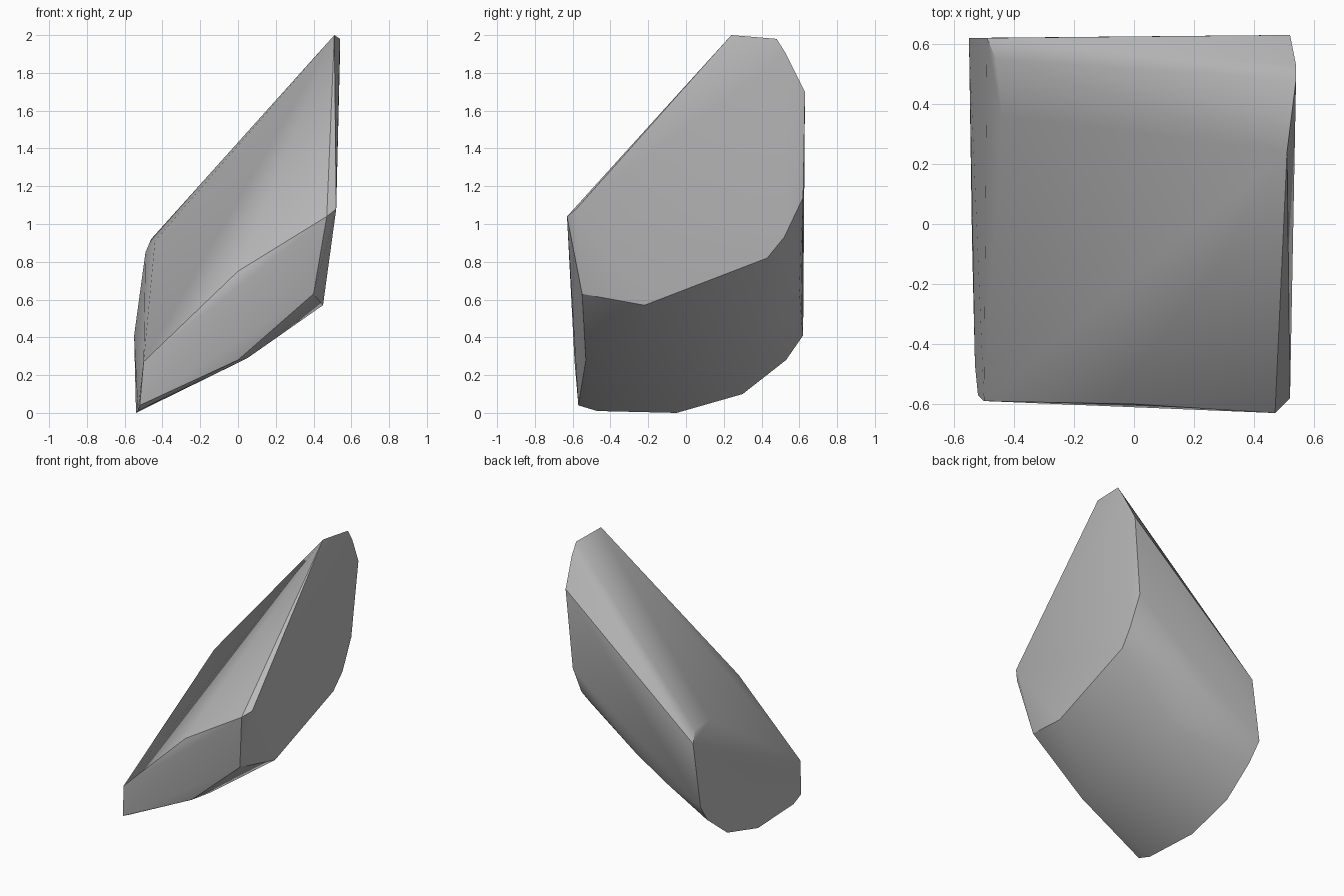
import bpy
import bmesh
import math

# Remove the default object
cube = bpy.data.objects.get("Cube")
if cube:
    bpy.data.objects.remove(cube, do_unlink=True)


def flat_material(name, value):
    """One plain grey, shown in both the viewport and a render."""
    material = bpy.data.materials.new(name)
    material.use_nodes = True
    colour = (value, value, value, 1)
    material.diffuse_color = colour
    shader = next(n for n in material.node_tree.nodes if n.type == "BSDF_PRINCIPLED")
    shader.inputs["Base Color"].default_value = colour
    return material


def hull_object(name, rings, material):
    """Wrap the corner rings in one convex stone-like skin."""
    bm = bmesh.new()
    for ring in rings:
        for corner in ring:
            bm.verts.new(corner)
    result = bmesh.ops.convex_hull(bm, input=list(bm.verts))
    unused = {g for g in result["geom_interior"] + result["geom_unused"]
              if isinstance(g, bmesh.types.BMVert)}
    bmesh.ops.delete(bm, geom=list(unused), context="VERTS")
    # Merge triangles that lie in one plane into clean facets
    bmesh.ops.dissolve_limit(bm, angle_limit=math.radians(1),
                             verts=list(bm.verts), edges=list(bm.edges))
    bmesh.ops.recalc_face_normals(bm, faces=list(bm.faces))
    mesh = bpy.data.meshes.new(name)
    bm.to_mesh(mesh)
    bm.free()
    mesh.materials.append(material)
    stone = bpy.data.objects.new(name, mesh)
    bpy.context.collection.objects.link(stone)
    return stone


# High broken end, from its peak round the back to the front
high_end = [(.51, .24, 2), (.54, .48, 1.98), (.54, .53, 1.9), (.52, .63, 1.7),
            (.47, .62, 1.14), (.47, .52, .93), (.46, .43, .82), (.45, -.22, .57),
            (.4, -.55, .63), (.47, -.63, 1.04), (.52, -.58, 1.08)]

# Low broken end, from the front round the bottom to the back
low_end = [(-.5, -.59, .27), (-.52, -.57, .04), (-.53, -.47, .01), (-.54, -.05, 0),
           (-.54, .3, .1), (-.54, .53, .28), (-.55, .62, .41), (-.49, .62, .85),
           (-.46, .55, .92), (-.44, .36, .91)]

# Bulging belly rib between the two ends
belly = [(0, -.6, .75), (0, -.53, .28), (.05, -.38, .29), (.02, 0, .31),
         (0, .36, .43), (-.02, .6, .65), (-.26, .61, .51)]

stone = hull_object("rock_shard", (high_end, low_end, belly),
                    flat_material("stone_grey", .5))

# Soft facets with crisp broken edges
bpy.ops.object.select_all(action="DESELECT")
stone.select_set(True)
bpy.context.view_layer.objects.active = stone
bpy.ops.object.shade_smooth_by_angle(angle=math.radians(30))
